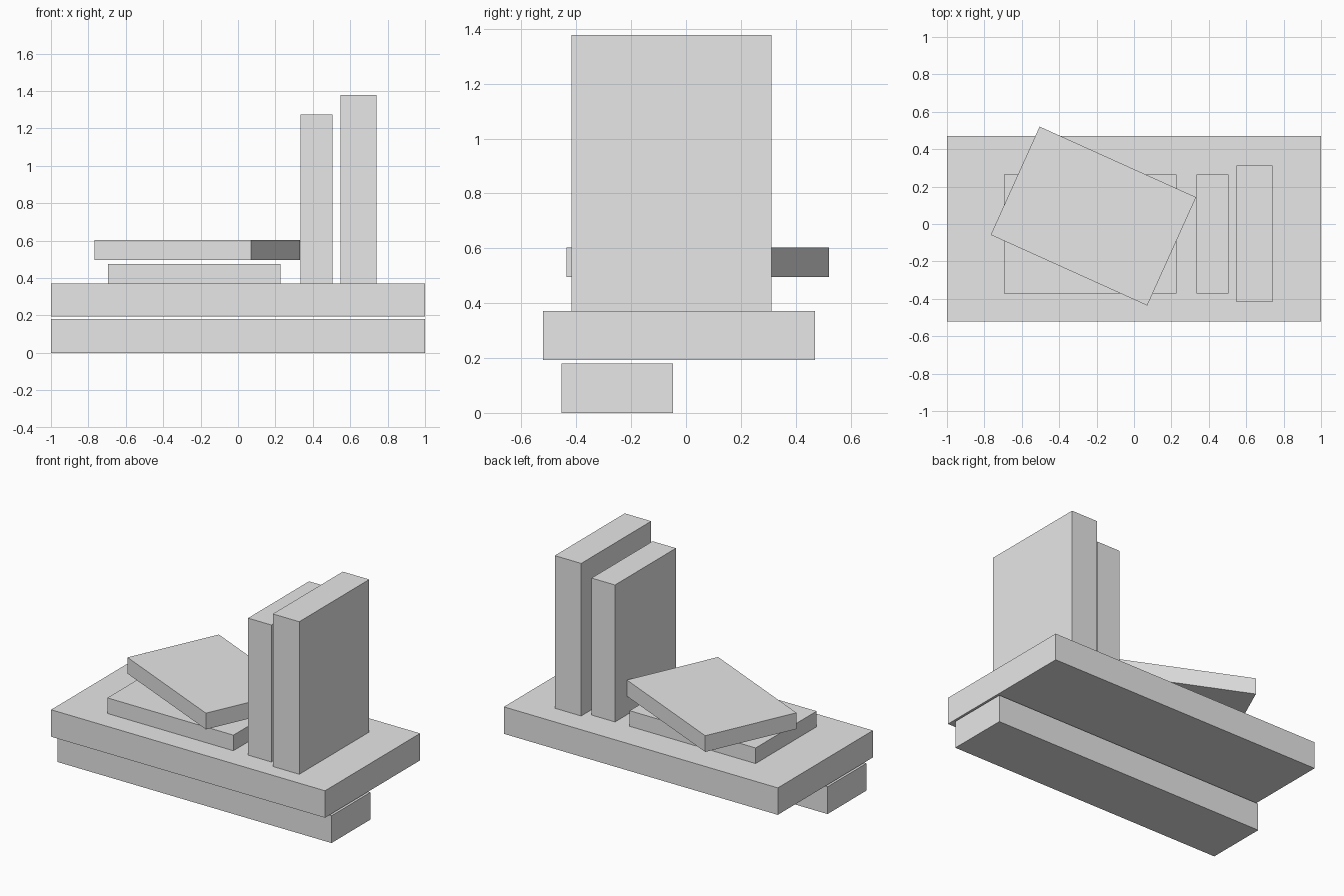
import bpy
from math import radians
from mathutils import Matrix, Vector
import bmesh

default = bpy.data.objects.get("Cube")
if default:
    bpy.data.objects.remove(default, do_unlink=True)

# Single plain grey
grey = bpy.data.materials.new("light grey")
grey.use_nodes = True
grey.diffuse_color = (0.8, 0.8, 0.8, 1)
grey.node_tree.nodes["Principled BSDF"].inputs["Base Color"].default_value = (0.8, 0.8, 0.8, 1)


def block(name, low, high, turn=0):
    """Box between two corners, turned about its own vertical axis in degrees."""
    low, high = Vector(low), Vector(high)
    bm = bmesh.new()
    bmesh.ops.create_cube(bm, size=1, matrix=Matrix.Diagonal((*(high - low), 1)))
    mesh = bpy.data.meshes.new(name)
    bm.to_mesh(mesh)
    bm.free()
    mesh.materials.append(grey)
    obj = bpy.data.objects.new(name, mesh)
    obj.location = (low + high) / 2
    obj.rotation_euler.z = radians(turn)
    bpy.context.collection.objects.link(obj)
    return obj


SHELF_TOP = 0.371

# Shelf board and the rail beneath it
block("support_rail", (-1, -0.453, 0), (1, -0.048, 0.18))
block("shelf_board", (-1, -0.521, 0.193), (1, 0.471, SHELF_TOP))

# Two upright books
block("short_upright_book", (0.333, -0.371, SHELF_TOP), (0.504, 0.265, 1.275))
block("tall_upright_book", (0.547, -0.418, SHELF_TOP), (0.740, 0.312, 1.378))

# Two lying books, the upper one turned askew
block("lower_lying_book", (-0.694, -0.371, SHELF_TOP), (0.226, 0.265, 0.474))
block("upper_lying_book", (-0.676, -0.275, 0.495), (0.242, 0.360, 0.602), turn=-24.3)
